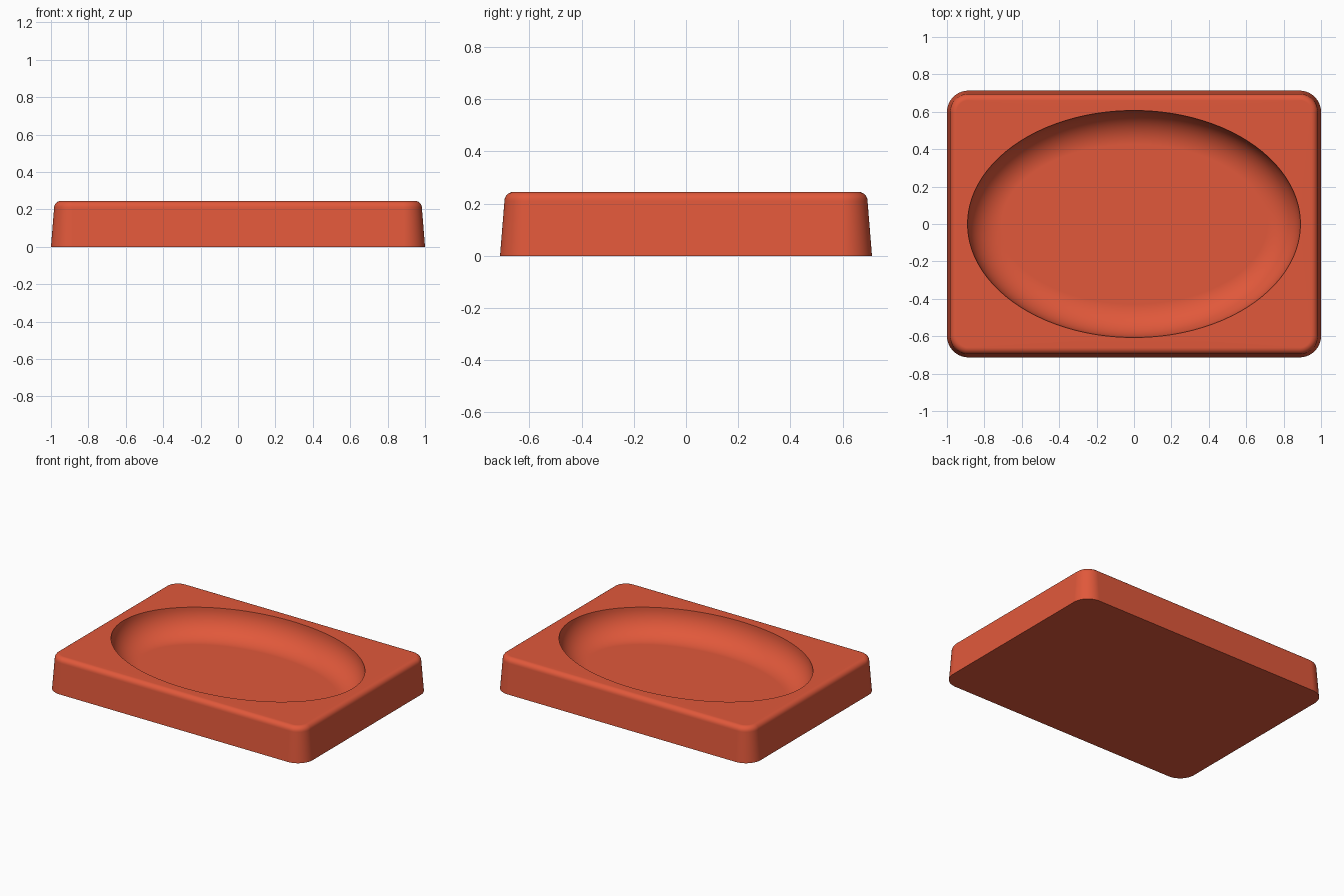
import bpy
import bmesh
from math import sin, cos, pi, radians

if "Cube" in bpy.data.objects:
    bpy.data.objects.remove(bpy.data.objects["Cube"], do_unlink=True)

HALF_X, HALF_Y, HEIGHT = 1.0, 0.713, 0.245
CORNER, DRAFT, FILLET = 0.115, 0.02, 0.035
BOWL_X, BOWL_Y, DEPTH = 0.89, 0.607, 0.18
ARC = 24                      # points per corner
N = ARC * 4

clay = bpy.data.materials.new("terracotta red")
clay.use_nodes = True
colour = (0.75, 0.098, 0.043, 1)
clay.diffuse_color = colour
clay.node_tree.nodes["Principled BSDF"].inputs["Base Color"].default_value = colour

bm = bmesh.new()


def block_ring(inset, z):
    """Rounded rectangle, shrunk by inset."""
    r = CORNER - inset
    ring = []
    for q, (sx, sy) in enumerate([(1, 1), (-1, 1), (-1, -1), (1, -1)]):
        for i in range(ARC):
            a = (q + i / (ARC - 1)) * pi / 2
            ring.append(bm.verts.new((sx * (HALF_X - CORNER) + r * cos(a),
                                      sy * (HALF_Y - CORNER) + r * sin(a), z)))
    return ring


def bowl_ring(inset, z):
    """Ellipse, shrunk by inset."""
    angles = [(i + 0.5) * 2 * pi / N for i in range(N)]
    return [bm.verts.new(((BOWL_X - inset) * cos(a), (BOWL_Y - inset) * sin(a), z))
            for a in angles]


# Drafted sides and rounded top edge
rings = [block_ring(0, 0)]
for k in range(7):
    a = k / 6 * pi / 2
    rings.append(block_ring(DRAFT * 0.85 + FILLET * (1 - cos(a)),
                            HEIGHT - FILLET * (1 - sin(a))))

# Oval hollow with a rounded wall
for k in range(15):
    a = k / 14 * pi / 2
    rings.append(bowl_ring(DEPTH * (1 - cos(a)), HEIGHT - DEPTH * sin(a)))

for low, high in zip(rings, rings[1:]):
    for i in range(N):
        j = (i + 1) % N
        bm.faces.new((low[i], low[j], high[j], high[i]))

# Underside and hollow floor
bm.faces.new(rings[0][::-1])
bm.faces.new(rings[-1])
bmesh.ops.recalc_face_normals(bm, faces=bm.faces)

mesh = bpy.data.meshes.new("dish")
bm.to_mesh(mesh)
bm.free()
mesh.materials.append(clay)
dish = bpy.data.objects.new("dish", mesh)
bpy.context.collection.objects.link(dish)

# Smooth shading with crisp rim and base edges
bpy.ops.object.select_all(action='DESELECT')
dish.select_set(True)
bpy.context.view_layer.objects.active = dish
bpy.ops.object.shade_smooth_by_angle(angle=radians(35))
weighted = dish.modifiers.new("weighted normals", 'WEIGHTED_NORMAL')
weighted.keep_sharp = True
